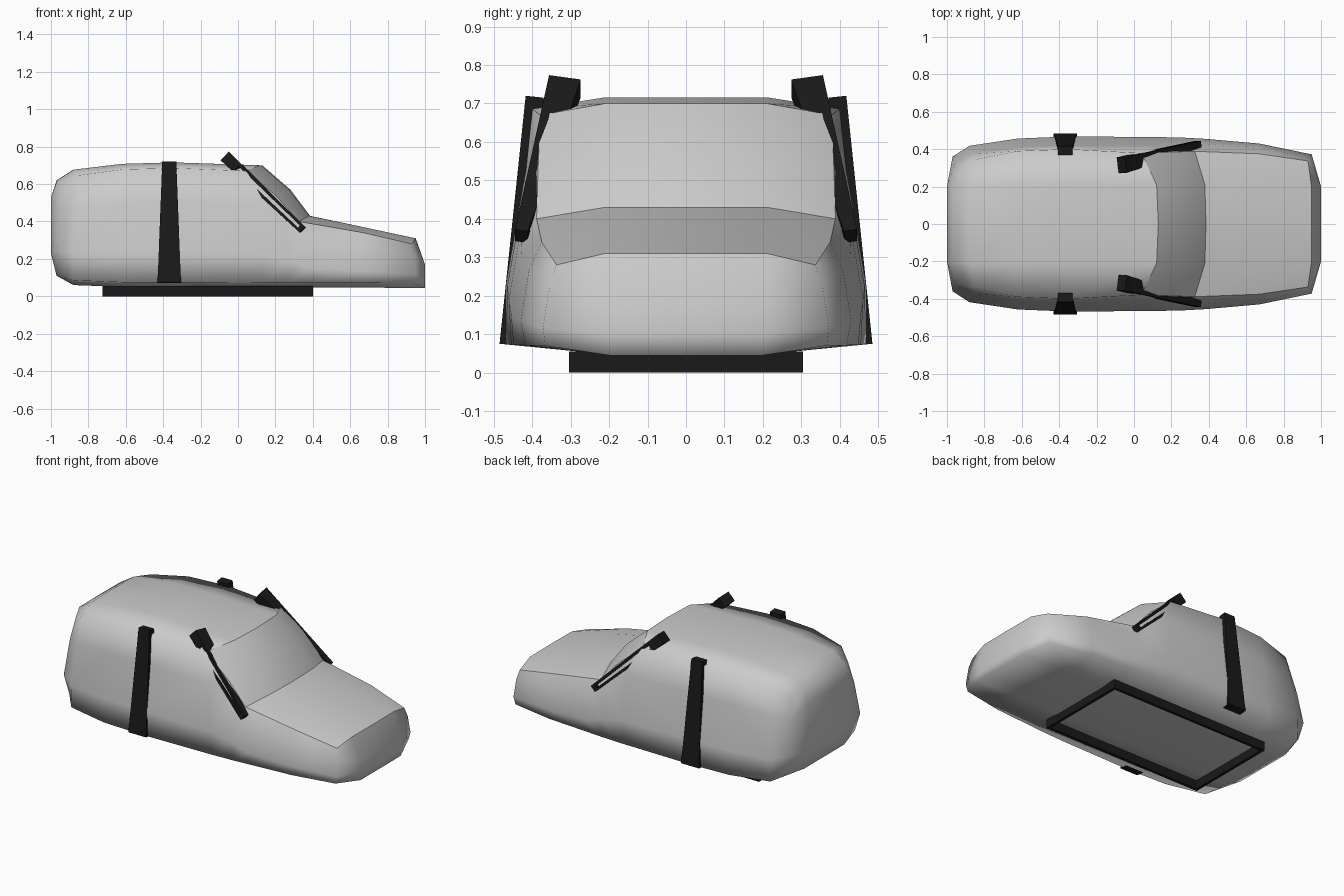
import bpy, bmesh
from mathutils import Vector

if "Cube" in bpy.data.objects:
    bpy.data.objects.remove(bpy.data.objects["Cube"])

black = bpy.data.materials.new("black_trim")
black.diffuse_color = (0.01, 0.01, 0.01, 1)
black.use_nodes = True
black.node_tree.nodes["Principled BSDF"].inputs["Base Color"].default_value = black.diffuse_color


def finish(bm, name, mat=None, mirror=True):
    bmesh.ops.recalc_face_normals(bm, faces=bm.faces)
    me = bpy.data.meshes.new(name)
    bm.to_mesh(me)
    bm.free()
    ob = bpy.data.objects.new(name, me)
    bpy.context.collection.objects.link(ob)
    if mat:
        me.materials.append(mat)
    if mirror:
        m = ob.modifiers.new("mirror", "MIRROR")
        m.use_axis = (False, True, False)
        m.merge_threshold = 0.0005
    return ob


def hexa(bm, pts):
    """Box from 8 points: four of one end, then four of the other end."""
    v = [bm.verts.new(p) for p in pts]
    for f in ((0, 1, 2, 3), (4, 5, 6, 7), (0, 1, 5, 4), (1, 2, 6, 5), (2, 3, 7, 6), (3, 0, 4, 7)):
        bm.faces.new([v[i] for i in f])


# Body: half cross-sections lofted along x, then mirrored
# x, bottom z, top z, half width, x shift of top corner, of bottom corner, of bottom middle, corner inset
sections = [
    (-0.97, 0.11, 0.62, 0.36, 0.03, 0.03, 0.0, 0.02),
    (-0.88, 0.06, 0.677, 0.418, 0.03, 0.0, 0.0, 0.01),
    (-0.62, 0.05, 0.708, 0.457, 0.0, 0.0, 0.0, 0.0),
    (-0.35, 0.05, 0.716, 0.468, 0.0, 0.0, 0.0, 0.0),
    (0.13, 0.047, 0.70, 0.465, -0.09, 0.0, 0.0, 0.02),
    (0.28, 0.047, 0.57, 0.461, -0.08, 0.0, 0.0, 0.025),
    (0.385, 0.047, 0.43, 0.455, -0.06, 0.0, 0.0, 0.03),
    (0.67, 0.046, 0.37, 0.43, 0.0, 0.0, 0.0, 0.025),
    (0.95, 0.045, 0.31, 0.372, -0.02, -0.01, 0.05, 0.012),
]
bm = bmesh.new()
rings = []
for x, zb, zt, w, dt, db, dm, inset in sections:
    h = zt - zb
    side = lambda z: w - 0.11 * max(z - 0.07, 0)
    low, high, top = zb + 0.27 * h, zb + 0.68 * h, zt - 0.03
    pts = [(x + dm, 0, zb), (x + dm, 0.2, zb), (x + db, w - inset / 2, zb + 0.025),
           (x, w, low), (x + dt * 0.4, side(high), high),
           (x + dt, side(top) - inset, top), (x + dt * 0.1, 0.21, zt), (x, 0, zt)]
    rings.append([bm.verts.new(p) for p in pts])
for a, b in zip(rings, rings[1:]):
    for i in range(7):
        bm.faces.new((a[i], a[i + 1], b[i + 1], b[i]))
# rounded end caps
for r, x, z0, z1 in ((rings[0], -1, 0.23, 0.53), (rings[-1], 1, 0.10, 0.17)):
    a0, b0, a1, b1 = [bm.verts.new((x, y, z)) for z in (z0, z1) for y in (0, 0.2)]
    for f in ((r[0], r[1], b0, a0), (r[1], r[2], r[3], b0), (r[3], r[4], b1, b0),
              (r[4], r[5], r[6], b1), (r[6], r[7], a1, b1), (a0, b0, b1, a1)):
        bm.faces.new(f)
for f in bm.faces:
    f.smooth = True
# creases around windscreen and bonnet
for k in (4, 6, 8):
    for i in (5, 6):
        bm.edges.get((rings[k][i], rings[k][i + 1])).smooth = False
for k in range(4, 8):
    bm.edges.get((rings[k][5], rings[k + 1][5])).smooth = False
finish(bm, "car_body")

# Door pillars: tapered slabs on each side
bm = bmesh.new()
hexa(bm, [(-0.43, 0.435, 0.07), (-0.305, 0.435, 0.07), (-0.305, 0.485, 0.075), (-0.43, 0.485, 0.075),
          (-0.405, 0.37, 0.715), (-0.33, 0.37, 0.715), (-0.33, 0.417, 0.72), (-0.405, 0.417, 0.72)])
finish(bm, "door_pillar", black)

# Windscreen pillars: tapered slotted bars with a solid head
p, q = Vector((-0.065, 0.315, 0.745)), Vector((0.345, 0.428, 0.355))
d = (q - p).normalized()
u = Vector((0.69, 0, 0.72))
v = d.cross(u).normalized()
bm = bmesh.new()
for t0, t1, a0, a1 in ((0, 0.16, -1, 1), (0.16, 0.96, -1, -0.35), (0.16, 0.96, 0.35, 1), (0.96, 1, -1, 1)):
    hexa(bm, [p.lerp(q, t) + u * a * (0.032 - 0.011 * t) + v * b * (0.042 - 0.025 * t)
              for t in (t0, t1) for a, b in ((a0, -1), (a1, -1), (a1, 1), (a0, 1))])
finish(bm, "windscreen_pillar", black)

# Base skirt: thin open rectangular frame under the body
bm = bmesh.new()
x0, x1, y, t = -0.725, 0.402, 0.304, 0.018
for xa, xb, ya, yb in ((x0, x1, -y, -y + t), (x0, x1, y - t, y),
                       (x0, x0 + t, -y + t, y - t), (x1 - t, x1, -y + t, y - t)):
    hexa(bm, [(xx, yy, z) for z in (0, 0.055)
              for xx, yy in ((xa, ya), (xb, ya), (xb, yb), (xa, yb))])
finish(bm, "base_skirt", black, mirror=False)
